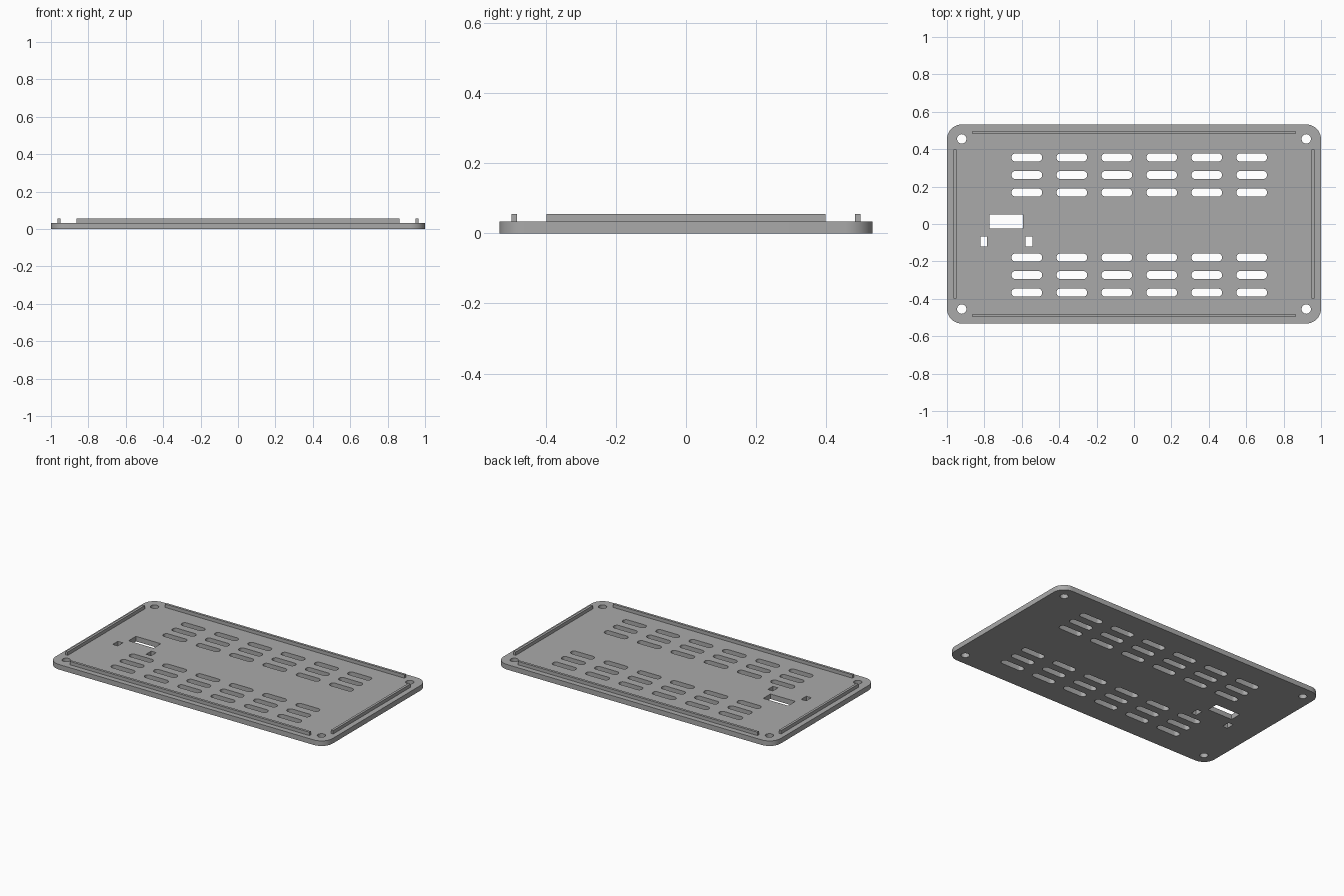
import bpy, bmesh
from math import cos, sin, pi, radians

cube = bpy.data.objects.get("Cube")
if cube:
    bpy.data.objects.remove(cube)

THICK, TOP = 0.033, 0.055

# One grey plastic
grey = bpy.data.materials.new("grey_plastic")
grey.use_nodes = True
colour = (0.4, 0.4, 0.4, 1)
grey.diffuse_color = colour
grey.node_tree.nodes["Principled BSDF"].inputs["Base Color"].default_value = colour


def outline(cx, cy, w, h, r=0, steps=10):
    """Rectangle outline with optional rounded corners."""
    pts = []
    for i, (sx, sy) in enumerate([(1, 1), (-1, 1), (-1, -1), (1, -1)]):
        ox, oy = cx + sx * (w / 2 - r), cy + sy * (h / 2 - r)
        if not r:
            pts.append((ox, oy))
            continue
        for k in range(steps + 1):
            a = (i + k / steps) * pi / 2
            p = (ox + r * cos(a), oy + r * sin(a))
            if not pts or abs(p[0] - pts[-1][0]) + abs(p[1] - pts[-1][1]) > 1e-5:
                pts.append(p)
    if abs(pts[0][0] - pts[-1][0]) + abs(pts[0][1] - pts[-1][1]) < 1e-5:
        pts.pop()
    return pts


def extruded(name, outlines, z0, z1):
    """Solid from filled outlines; inner outlines become through holes."""
    curve = bpy.data.curves.new(name + "_profile", "CURVE")
    curve.dimensions = "2D"
    curve.fill_mode = "BOTH"
    curve.extrude = (z1 - z0) / 2
    for pts in outlines:
        spline = curve.splines.new("POLY")
        spline.points.add(len(pts) - 1)
        for point, (x, y) in zip(spline.points, pts):
            point.co = (x, y, 0, 1)
        spline.use_cyclic_u = True
    helper = bpy.data.objects.new(name + "_profile", curve)
    mesh = bpy.data.meshes.new_from_object(helper)
    bpy.data.objects.remove(helper)
    bpy.data.curves.remove(curve)

    bm = bmesh.new()
    bm.from_mesh(mesh)
    bmesh.ops.remove_doubles(bm, verts=bm.verts, dist=1e-5)
    bmesh.ops.translate(bm, verts=bm.verts, vec=(0, 0, (z0 + z1) / 2))
    bmesh.ops.recalc_face_normals(bm, faces=bm.faces)
    bm.to_mesh(mesh)
    bm.free()
    mesh.name = name
    mesh.materials.clear()
    mesh.materials.append(grey)
    obj = bpy.data.objects.new(name, mesh)
    bpy.context.collection.objects.link(obj)
    bpy.ops.object.select_all(action="DESELECT")
    obj.select_set(True)
    bpy.context.view_layer.objects.active = obj
    bpy.ops.object.shade_smooth_by_angle(angle=radians(30))
    return obj


# Base plate outline
shapes = [outline(0, 0, 2, 1.065, 0.08, 12)]

# Corner screw holes
for sx in (-1, 1):
    for sy in (-1, 1):
        shapes.append(outline(sx * 0.921, sy * 0.455, 0.05, 0.05, 0.025, 6))

# Two banks of ventilation slots
for bank in (0.262, -0.273):
    for row in (-1, 0, 1):
        for col in range(6):
            shapes.append(outline(-0.573 + col * 0.2405, bank + row * 0.094,
                                  0.164, 0.043, 0.0205, 6))

# Connector window and its two clip openings
shapes.append(outline(-0.683, 0.014, 0.18, 0.075))
for x in (-0.803, -0.562):
    shapes.append(outline(x, -0.093, 0.036, 0.053))

extruded("base_plate", shapes, 0, THICK)

# Raised locating ribs along the four edges
for name, s in (("front", -1), ("back", 1)):
    extruded(name + "_rib", [outline(0, s * 0.49, 1.728, 0.016)], THICK - 0.002, TOP)
for name, s in (("right", -1), ("left", 1)):
    extruded(name + "_rib", [outline(s * 0.958, 0, 0.016, 0.797)], THICK - 0.002, TOP)
